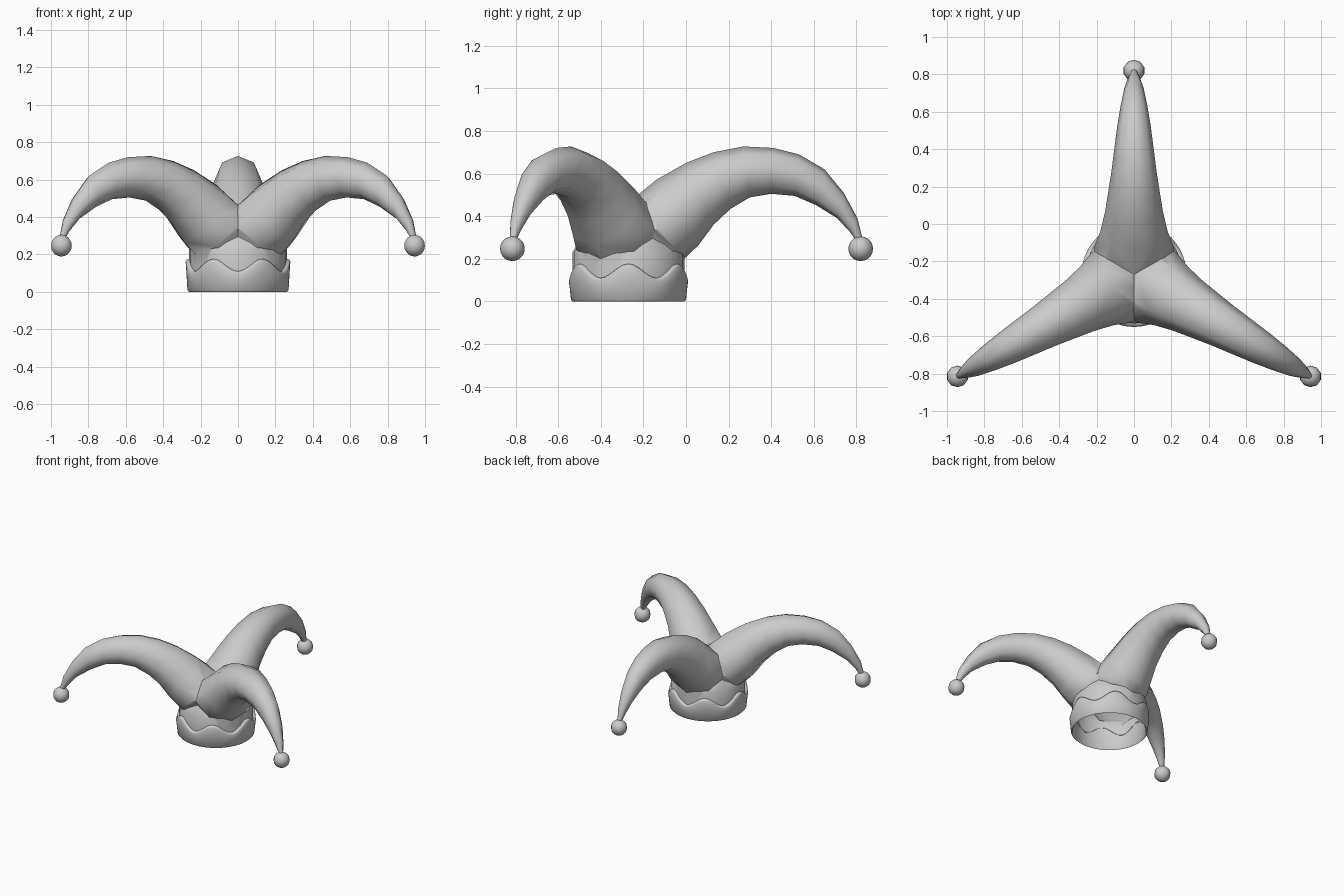
import bpy, bmesh, math
from math import sin, cos, pi, radians
from mathutils import Vector, Matrix

if "Cube" in bpy.data.objects:
    bpy.data.objects.remove(bpy.data.objects["Cube"])

CENTRE = Vector((0, -0.27, 0))
grey = bpy.data.materials.new("light grey felt")
grey.use_nodes = True
grey.diffuse_color = (0.6, 0.6, 0.6, 1)
grey.node_tree.nodes["Principled BSDF"].inputs["Base Color"].default_value = (0.6, 0.6, 0.6, 1)


def add_object(name, bm, angle):
    bmesh.ops.recalc_face_normals(bm, faces=bm.faces)
    mesh = bpy.data.meshes.new(name)
    bm.to_mesh(mesh)
    bm.free()
    mesh.materials.append(grey)
    obj = bpy.data.objects.new(name, mesh)
    bpy.context.collection.objects.link(obj)
    smooth(obj, angle)
    return obj


def smooth(obj, angle):
    bpy.ops.object.select_all(action='DESELECT')
    obj.select_set(True)
    bpy.context.view_layer.objects.active = obj
    bpy.ops.object.shade_smooth_by_angle(angle=radians(angle))


def loft(rings, capped=True):
    """Skin a list of equally long point rings."""
    bm = bmesh.new()
    rows = [[bm.verts.new(p) for p in ring] for ring in rings]
    n = len(rows[0])
    for a, b in zip(rows, rows[1:]):
        for i in range(n):
            j = (i + 1) % n
            bm.faces.new((a[i], a[j], b[j], b[i]))
    if capped:
        bm.faces.new(rows[0])
        bm.faces.new(rows[-1])
    return bm


def circle(radius, height, n):
    """height is a function of the angle."""
    return [CENTRE + Vector((radius * cos(t), radius * sin(t), height(t)))
            for t in (2 * pi * i / n for i in range(n))]


# Horn sections: outward and height of the top, of the underside, half width
SECTIONS = [
    (-.10, .40, .10, .15, .20), (.02, .48, .262, .20, .215),
    (.13, .57, .33, .265, .18), (.27, .65, .40, .36, .155),
    (.40, .70, .48, .435, .138), (.54, .727, .57, .488, .12),
    (.68, .72, .67, .505, .105), (.80, .69, .78, .495, .09),
    (.92, .62, .88, .452, .072), (1.01, .51, .98, .39, .052),
    (1.075, .39, 1.04, .325, .03), (1.10, .29, 1.072, .28, .014),
]


def horn(name, heading):
    out = Vector((cos(heading), sin(heading), 0))
    side = Vector((-sin(heading), cos(heading), 0))
    rings = []
    for tr, tz, br, bz, width in SECTIONS:
        top = out * tr + Vector((0, 0, tz))
        low = out * br + Vector((0, 0, bz))
        mid, half = (top + low) / 2, (top - low) / 2
        rings.append([CENTRE + mid + half * cos(k * pi / 4) + side * width * sin(k * pi / 4)
                      for k in range(8)])
    return add_object(name, loft(rings), 50)


# Crown with the three horns fused into it
profile = [(.262, .02), (.262, .12), (.262, .23), (.19, .36), (.08, .46)]
crown = add_object("hat_crown", loft([circle(r, lambda t, z=z: z, 24) for r, z in profile]), 50)
headings = {"back": 90, "right": 210, "left": 330}
horns = [horn(side + "_horn", radians(a)) for side, a in headings.items()]
for h in horns:
    mod = crown.modifiers.new("fuse", 'BOOLEAN')
    mod.operation, mod.solver, mod.object = 'UNION', 'EXACT', h
bpy.context.view_layer.update()
fused = bpy.data.meshes.new_from_object(crown.evaluated_get(bpy.context.evaluated_depsgraph_get()))
crown.modifiers.clear()
crown.data = fused
for h in horns:
    bpy.data.objects.remove(h)

# Open the underside of the hat
bm = bmesh.new()
bm.from_mesh(fused)
floor = [f for f in bm.faces if f.normal.z < -0.9 and f.calc_center_median().z < 0.05]
bmesh.ops.delete(bm, geom=floor, context='FACES')
bm.to_mesh(fused)
bm.free()
smooth(crown, 50)


# Brim band with a wavy upper edge
def wave(t):
    return 0.14 - 0.033 * cos(6 * (t + pi / 2))


band = [circle(.255, lambda t: wave(t) - .01, 72), circle(.255, lambda t: .01, 72),
        circle(.262, lambda t: 0, 72), circle(.27, lambda t: .008, 72),
        circle(.276, lambda t: wave(t) * .6, 72), circle(.28, lambda t: wave(t) - .012, 72),
        circle(.274, wave, 72), circle(.258, lambda t: wave(t) + .004, 72)]
add_object("brim_band", loft(band, capped=False), 50)

# Round bells on the tips
for side, a in headings.items():
    bm = bmesh.new()
    spot = CENTRE + Vector((1.09 * cos(radians(a)), 1.09 * sin(radians(a)), .247))
    bmesh.ops.create_uvsphere(bm, u_segments=10, v_segments=10, radius=.058,
                              matrix=Matrix.Translation(spot))
    add_object(side + "_bell", bm, 60)
